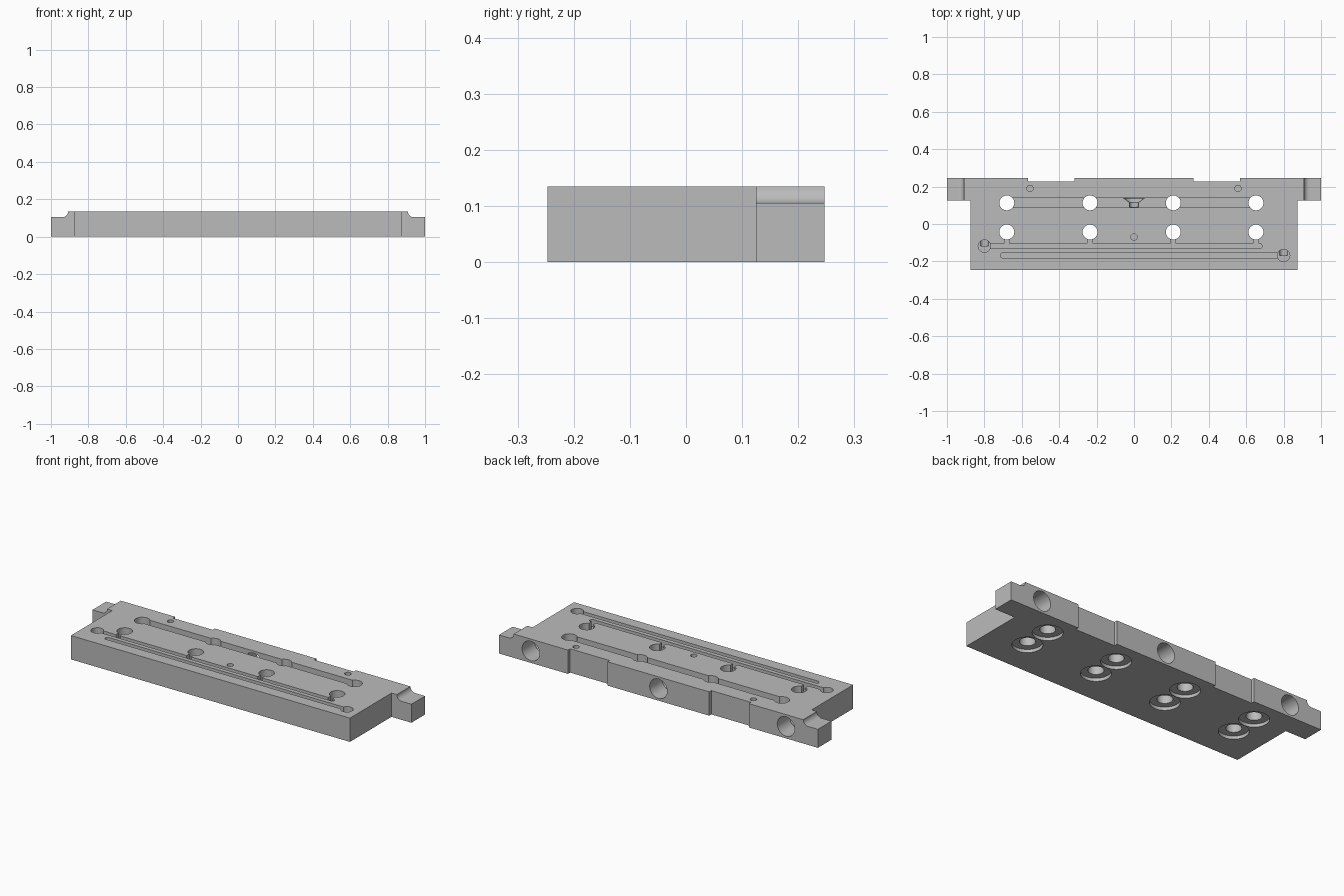
import bpy
import bmesh
import math
from mathutils import Matrix

cube = bpy.data.objects.get("Cube")
if cube:
    bpy.data.objects.remove(cube, do_unlink=True)

TOP = 0.135
MID = TOP / 2
OVER = 0.2          # cutters reach above the top face

metal = bpy.data.materials.new("Plain grey metal")
metal.use_nodes = True
GREY = (0.5, 0.5, 0.5, 1)
metal.diffuse_color = GREY
metal.node_tree.nodes["Principled BSDF"].inputs["Base Color"].default_value = GREY


def make_object(name, bm):
    bmesh.ops.recalc_face_normals(bm, faces=bm.faces)
    mesh = bpy.data.meshes.new(name)
    bm.to_mesh(mesh)
    bm.free()
    mesh.materials.append(metal)
    obj = bpy.data.objects.new(name, mesh)
    bpy.context.collection.objects.link(obj)
    return obj


def prism(name, points, low, high, along_y=False):
    """Extrude a flat outline along z, or along y for an x-z outline."""
    bm = bmesh.new()
    place = (lambda a, b: (a, low, b)) if along_y else (lambda a, b: (a, b, low))
    face = bm.faces.new([bm.verts.new(place(a, b)) for a, b in points])
    moved = bmesh.ops.extrude_face_region(bm, geom=[face])["geom"]
    shift = (0, high - low, 0) if along_y else (0, 0, high - low)
    bmesh.ops.translate(bm, vec=shift, verts=[v for v in moved if isinstance(v, bmesh.types.BMVert)])
    return make_object(name, bm)


def arc(x, y, r, start, end, steps):
    angles = [math.radians(start + (end - start) * i / steps) for i in range(steps + 1)]
    return [(x + r * math.cos(a), y + r * math.sin(a)) for a in angles]


def cut(tool):
    mod = block.modifiers.new("cut", 'BOOLEAN')
    mod.operation = 'DIFFERENCE'
    mod.solver = 'EXACT'
    mod.object = tool
    bpy.context.view_layer.objects.active = block
    bpy.ops.object.modifier_apply(modifier=mod.name)
    bpy.data.objects.remove(tool, do_unlink=True)


def hole(x, y, r, low, high=OVER):
    cut(prism("hole_cutter", arc(x, y, r, 0, 360, 32)[:-1], low, high))


def slot(x1, x2, y, r, floor):
    outline = arc(x2, y, r, -90, 90, 12) + arc(x1, y, r, 90, 270, 12)
    cut(prism("slot_cutter", outline, floor, OVER))


def bore(x, y_near, y_far, r_near, r_far):
    """Round or tapered bore running forward from the back face."""
    bm = bmesh.new()
    turn = Matrix.Translation((x, (y_near + y_far) / 2, MID)) @ Matrix.Rotation(math.pi / 2, 4, 'X')
    bmesh.ops.create_cone(bm, cap_ends=True, segments=32, radius1=r_near, radius2=r_far,
                          depth=y_near - y_far, matrix=turn)
    cut(make_object("bore_cutter", bm))


# Plate outline with mounting ears and two shallow notches in the back edge
BACK = 0.247
half = [(0.875, -BACK), (0.875, 0.125), (1, 0.125), (1, BACK),
        (0.567, BACK), (0.567, 0.228), (0.318, 0.228), (0.318, BACK)]
block = prism("manifold_plate", half + [(-x, y) for x, y in reversed(half)], 0, TOP)

# Lowered ear tops with a concave fillet
for side in (1, -1):
    step = arc(0.938, TOP, 0.03, 180, 270, 8) + [(1.1, 0.105), (1.1, OVER), (0.908, OVER)]
    cut(prism("ear_cutter", [(side * x, z) for x, z in step], -0.5, 0.5, along_y=True))

# Two rows of through holes, counterbored underneath
COLUMNS = (-0.68, -0.235, 0.21, 0.652)
ROWS = (0.113, -0.043)
for x in COLUMNS:
    for y in ROWS:
        hole(x, y, 0.04, -0.1)
        hole(x, y, 0.077, -0.1, 0.018)

# Wide supply channel joining the rear row
slot(COLUMNS[0], COLUMNS[-1], ROWS[0], 0.025, 0.066)

# Narrow gallery with a stub to each front hole, and a second gallery
GROOVE = 0.095
slot(-0.8, 0.672, -0.118, 0.013, GROOVE)
for x in COLUMNS:
    stub = [(x - 0.013, -0.118), (x + 0.013, -0.118), (x + 0.013, -0.05), (x - 0.013, -0.05)]
    cut(prism("stub_cutter", stub, GROOVE, OVER))
slot(-0.702, 0.8, -0.168, 0.013, GROOVE)

# Ports at the gallery ends, and threaded bores feeding them from the back
for x, port_y in ((-0.8, -0.118), (0.8, -0.168), (0, None)):
    bore(x, 0.4, 0.137, 0.055, 0.055)
    bore(x, 0.138, 0.115, 0.055, 0.025)
    if port_y is None:
        bore(x, 0.12, 0.09, 0.025, 0.025)
    else:
        hole(x, port_y, 0.033, 0.065)
        bore(x, 0.12, port_y, 0.022, 0.022)

# Small blind screw holes
for x, y in ((-0.556, 0.19), (0.556, 0.19), (0, -0.07)):
    hole(x, y, 0.017, 0.06)

# Smooth curved walls, sharp machined edges
bpy.ops.object.select_all(action='DESELECT')
block.select_set(True)
bpy.context.view_layer.objects.active = block
bpy.ops.object.shade_smooth_by_angle(angle=math.radians(25))
